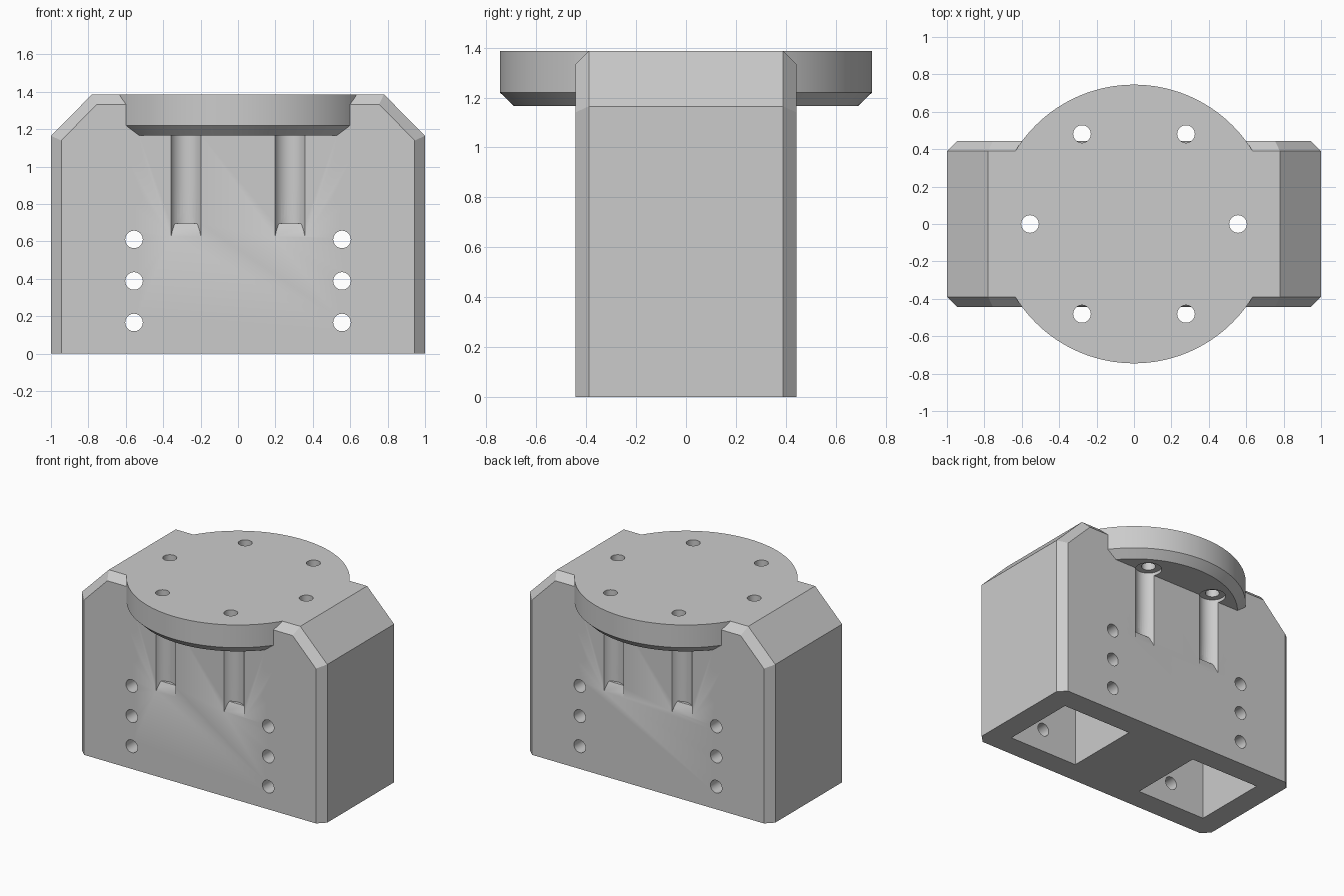
import bpy
import bmesh
from math import radians

cube = bpy.data.objects.get("Cube")
if cube:
    bpy.data.objects.remove(cube, do_unlink=True)

grey = bpy.data.materials.new("plain grey")
grey.use_nodes = True
grey.diffuse_color = (0.6, 0.6, 0.6, 1)
grey.node_tree.nodes["Principled BSDF"].inputs["Base Color"].default_value = (0.6, 0.6, 0.6, 1)

TOP = 1.387
FACE_Y, SHOULDER_Y = 0.443, 0.389
SCREW_R, HEAD_R = 0.047, 0.089
SCREW_X, SCREW_Y = 0.278, 0.481
POCKET_X = 0.556


def finish(bm, name):
    bmesh.ops.recalc_face_normals(bm, faces=bm.faces)
    mesh = bpy.data.meshes.new(name)
    bm.to_mesh(mesh)
    bm.free()
    mesh.materials.append(grey)
    obj = bpy.data.objects.new(name, mesh)
    bpy.context.collection.objects.link(obj)
    return obj


def loft(rings, name):
    """Skin a list of matching closed rings and cap both ends."""
    bm = bmesh.new()
    loops = [[bm.verts.new(p) for p in ring] for ring in rings]
    n = len(loops[0])
    for a, b in zip(loops, loops[1:]):
        for i in range(n):
            j = (i + 1) % n
            bm.faces.new((a[i], a[j], b[j], b[i]))
    bm.faces.new(loops[0])
    bm.faces.new(loops[-1])
    return finish(bm, name)


def cylinder(name, radius, x, y, z0, z1, segments=32, along_y=False):
    bm = bmesh.new()
    bmesh.ops.create_cone(bm, cap_ends=True, segments=segments,
                          radius1=radius, radius2=radius, depth=1)
    for v in bm.verts:
        px, py, t = v.co
        along = z0 + (t + 0.5) * (z1 - z0)
        v.co = (x + px, along, y + py) if along_y else (x + px, y + py, along)
    return finish(bm, name)


def combine(target, tool, operation):
    mod = target.modifiers.new("join", "BOOLEAN")
    mod.operation, mod.solver, mod.object = operation, "EXACT", tool
    bpy.context.view_layer.objects.active = target
    bpy.ops.object.modifier_apply(modifier=mod.name)
    bpy.data.objects.remove(tool, do_unlink=True)


def cut(tool):
    combine(body, tool, "DIFFERENCE")


# Block with sloped upper corners and chamfered front and back edges
def outline(y, side, shoulder, slope_x, top):
    half = [(side, 0), (side, shoulder), (slope_x, top)]
    return [(x, y, z) for x, z in half] + [(-x, y, z) for x, z in reversed(half)]


inset = (0.945, 1.14, 0.755, 1.333)
outer = (1.0, 1.165, 0.78, TOP)
body = loft([outline(-FACE_Y, *inset), outline(-SHOULDER_Y, *outer),
             outline(SHOULDER_Y, *outer), outline(FACE_Y, *inset)], "mounting_block")

# Round flange with a chamfered lower rim
flange = cylinder("round_flange", 0.745, 0, 0, 1.22, TOP, 128)
bm = bmesh.new()
bm.from_mesh(flange.data)
base = [f for f in bm.faces if f.normal.z < -0.9]
rim = bmesh.ops.extrude_face_region(bm, geom=base)["geom"]
for v in [g for g in rim if isinstance(g, bmesh.types.BMVert)]:
    v.co = (v.co.x * 0.926, v.co.y * 0.926, 1.167)
bmesh.ops.delete(bm, geom=base, context="FACES_ONLY")
bmesh.ops.recalc_face_normals(bm, faces=bm.faces)
bm.to_mesh(flange.data)
bm.free()
combine(body, flange, "UNION")

for sx in (-1, 1):
    # Square pocket open at the bottom
    lo, hi = sx * POCKET_X - 0.278, sx * POCKET_X + 0.278
    square = [(lo, -0.278), (hi, -0.278), (hi, 0.278), (lo, 0.278)]
    cut(loft([[(x, y, z) for x, y in square] for z in (-0.1, 1.167)], "pocket"))

    # Column of holes through front and back
    for i in range(5):
        cut(cylinder("cross_hole", SCREW_R, sx * POCKET_X, 0.167 + i * 0.222,
                     -1, 1, along_y=True))

    # Screw hole from the top into the pocket
    cut(cylinder("centre_screw_hole", SCREW_R, sx * POCKET_X, 0, 1.1, 1.5))

    for sy in (-1, 1):
        x, y = sx * SCREW_X, sy * SCREW_Y
        # Screw head groove with a steep run-out at its lower end
        cut(cylinder("groove", HEAD_R, x, y, 0.695, 1.19))
        runout = cylinder("groove_runout", HEAD_R, x, y, 0, 0.9)
        for v in runout.data.vertices:
            if v.co.z < 0.1:
                v.co.z = 0.625 + 2.5 * (FACE_Y - abs(v.co.y))
        cut(runout)
        # Screw hole through the flange
        cut(cylinder("flange_screw_hole", SCREW_R, x, y, 1.1, 1.5))

bpy.ops.object.select_all(action="DESELECT")
body.select_set(True)
bpy.context.view_layer.objects.active = body
bpy.ops.object.shade_smooth_by_angle(angle=radians(30))
